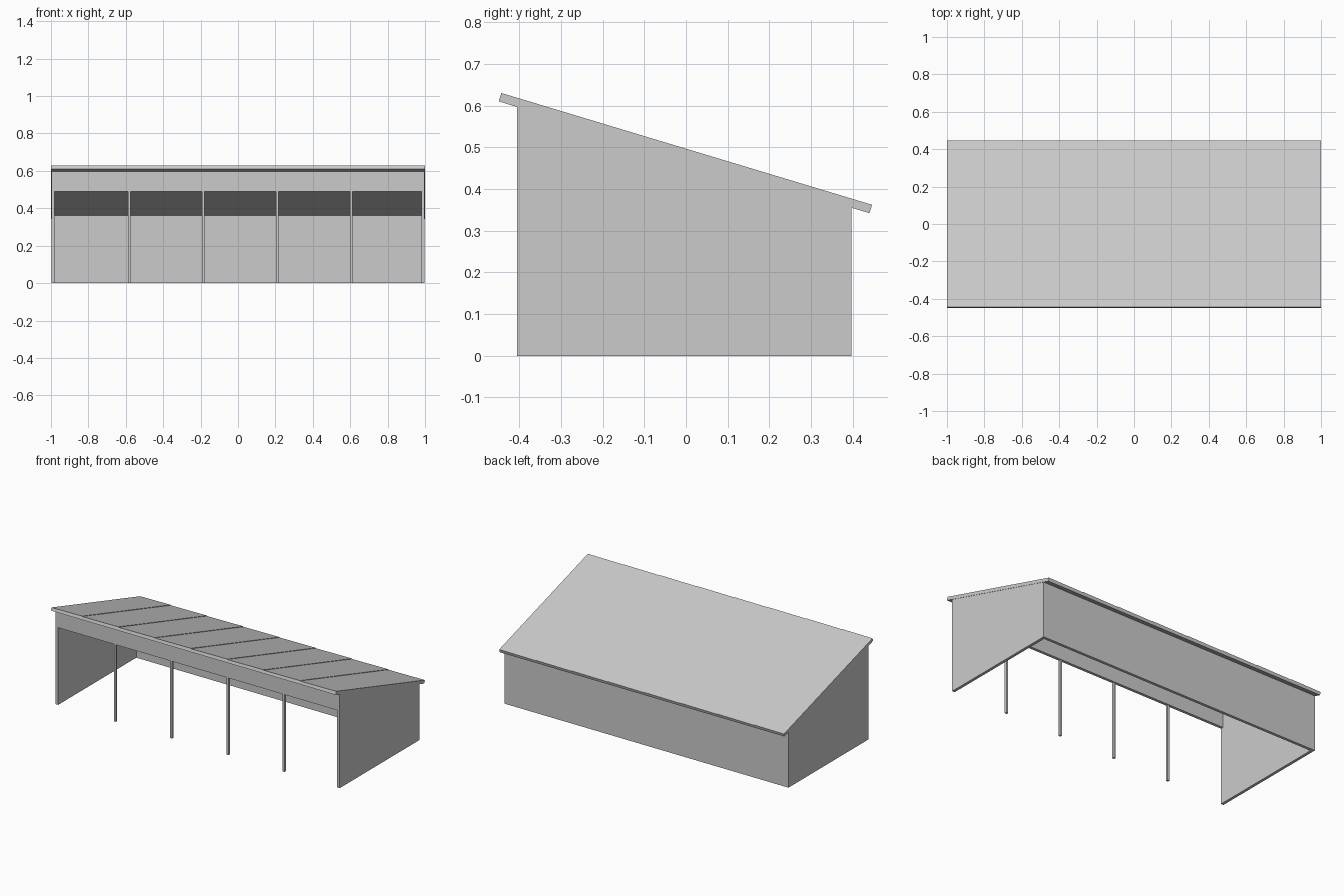
import bpy
import bmesh
from mathutils import Vector

cube = bpy.data.objects.get("Cube")
if cube:
    bpy.data.objects.remove(cube, do_unlink=True)

# Single light grey finish
grey = bpy.data.materials.new("light_grey")
grey.use_nodes = True
colour = (0.6, 0.6, 0.6, 1)
grey.diffuse_color = colour
grey.node_tree.nodes["Principled BSDF"].inputs["Base Color"].default_value = colour


def prism(name, outline, sweep):
    """Solid made by sweeping a flat outline along a vector."""
    bm = bmesh.new()
    face = bm.faces.new([bm.verts.new(p) for p in outline])
    result = bmesh.ops.extrude_face_region(bm, geom=[face])
    moved = [v for v in result["geom"] if isinstance(v, bmesh.types.BMVert)]
    bmesh.ops.translate(bm, verts=moved, vec=sweep)
    bmesh.ops.recalc_face_normals(bm, faces=bm.faces)
    mesh = bpy.data.meshes.new(name)
    bm.to_mesh(mesh)
    bm.free()
    mesh.materials.append(grey)
    obj = bpy.data.objects.new(name, mesh)
    bpy.context.collection.objects.link(obj)
    return obj


# Main dimensions
FRONT, BACK = -0.405, 0.397
WALL = 0.018
INNER = 0.98
SILL = 0.49
EAVE = Vector((0, -0.449, 0.61))          # lower front corner of the roof
SLOPE = Vector((0, 0.889, -0.268))
UP = Vector((0, 0.268, 0.889)).normalized()


def under_roof(y):
    return EAVE.z + (y - EAVE.y) * SLOPE.z / SLOPE.y


def cross_section(name, y0, y1, bottom, x0, x1):
    """Panel under the sloping roof, running along x."""
    outline = [(x0, y0, bottom), (x0, y1, bottom),
               (x0, y1, under_roof(y1)), (x0, y0, under_roof(y0))]
    return prism(name, outline, (x1 - x0, 0, 0))


# Side, back and front walls
cross_section("left_wall", FRONT, BACK, 0, INNER, INNER + WALL)
cross_section("right_wall", FRONT, BACK, 0, -INNER - WALL, -INNER)
cross_section("back_wall", BACK - WALL, BACK, 0, -INNER, INNER)
cross_section("front_fascia", FRONT, FRONT + WALL, SILL, -INNER, INNER)

# Slender posts dividing the open front into five bays
HALF = 0.007
for i in range(4):
    x = -0.582 + i * 0.3955
    base = [(x - HALF, FRONT, 0), (x + HALF, FRONT, 0),
            (x + HALF, FRONT + 2 * HALF, 0), (x - HALF, FRONT + 2 * HALF, 0)]
    prism(f"front_post_{i + 1}", base, (0, 0, SILL))

# Roof slab with lapped sheets, each stepping down towards the left
THICK, LAP, SHEET = 0.021, 0.0025, 0.255
steps = [1 - SHEET * k for k in range(8)]
profile = [(-1, 0), (1, 0)]
for k, x in enumerate(steps):
    profile.append((x, THICK))
    low = steps[k + 1] if k + 1 < len(steps) else -1
    profile.append((low, THICK - LAP))
prism("roof", [EAVE + Vector((x, 0, 0)) + UP * h for x, h in profile], SLOPE)
